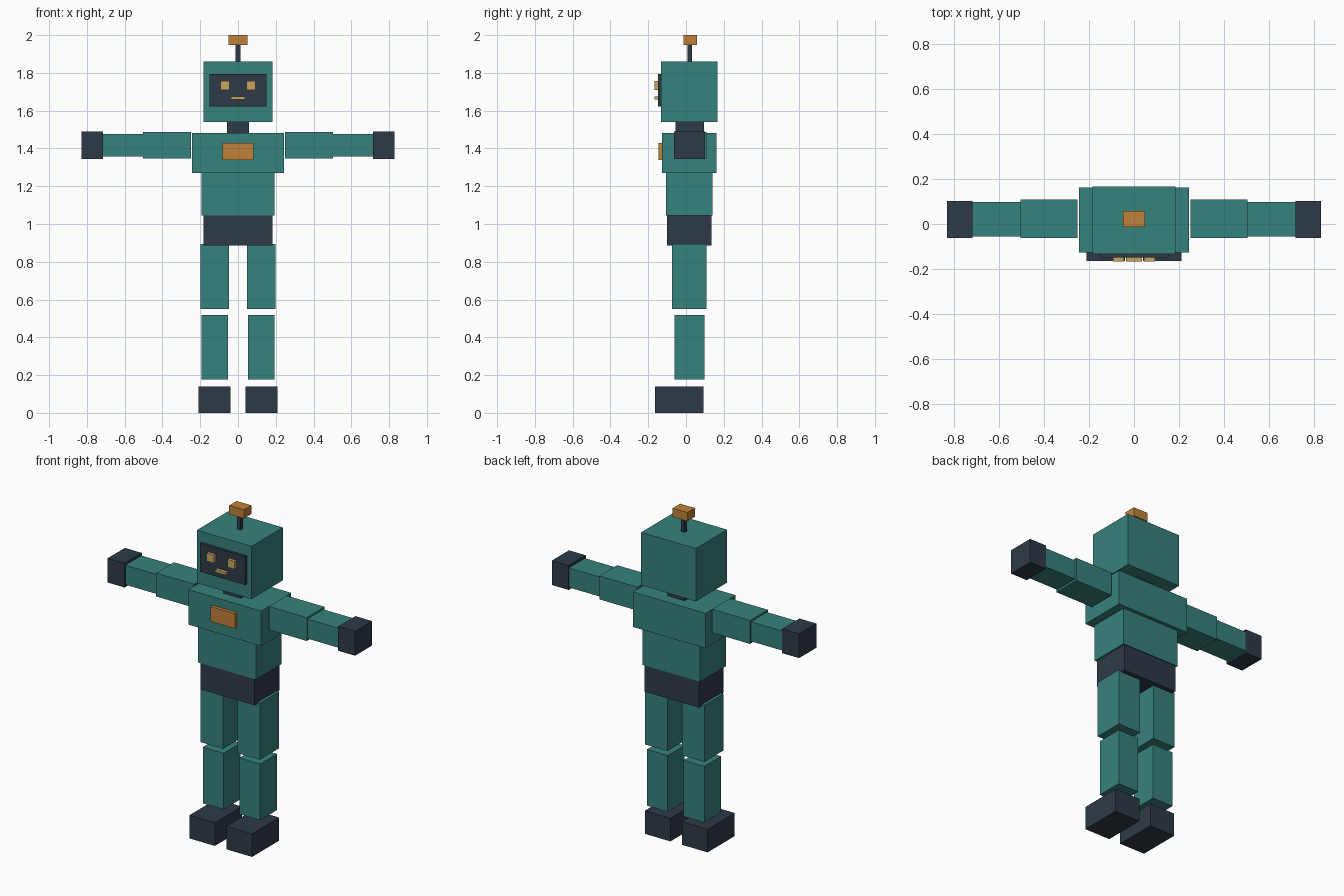
import bpy

default_cube = bpy.data.objects.get("Cube")
if default_cube:
    bpy.data.objects.remove(default_cube, do_unlink=True)


def make_material(name, rgb):
    mat = bpy.data.materials.new(name)
    mat.use_nodes = True
    mat.diffuse_color = (*rgb, 1)
    mat.node_tree.nodes["Principled BSDF"].inputs["Base Color"].default_value = (*rgb, 1)
    return mat


teal = make_material("teal", (0.037, 0.223, 0.2))
navy = make_material("dark_navy", (0.026, 0.042, 0.061))
orange = make_material("orange", (0.53, 0.22, 0.042))
sand = make_material("sand_yellow", (0.58, 0.376, 0.115))


def box(name, x, y, z, mat):
    """Flat-sided block spanning the given (low, high) ranges."""
    spans = (x, y, z)
    bpy.ops.mesh.primitive_cube_add(size=1, location=[(a + b) / 2 for a, b in spans])
    obj = bpy.context.object
    obj.name = name
    obj.scale = [b - a for a, b in spans]
    bpy.ops.object.transform_apply(location=False, rotation=False, scale=True)
    obj.data.materials.append(mat)
    return obj


def centred(name, half_width, y, z, mat):
    return box(name, (-half_width, half_width), y, z, mat)


def pair(name, x, y, z, mat):
    box("left_" + name, x, y, z, mat)
    box("right_" + name, (-x[1], -x[0]), y, z, mat)


# Torso
centred("pelvis", 0.182, (-0.1, 0.136), (0.885, 1.046), navy)
centred("abdomen", 0.193, (-0.105, 0.141), (1.046, 1.27), teal)
centred("chest", 0.243, (-0.126, 0.162), (1.27, 1.482), teal)
centred("chest_plate", 0.083, (-0.146, -0.126), (1.34, 1.43), orange)

# Head and antenna
centred("neck", 0.057, (-0.055, 0.094), (1.482, 1.54), navy)
centred("head", 0.183, (-0.132, 0.167), (1.54, 1.86), teal)
centred("antenna_rod", 0.013, (0.007, 0.031), (1.86, 1.947), navy)
centred("antenna_tip", 0.049, (-0.014, 0.057), (1.947, 2.0), orange)

# Face
centred("face_panel", 0.152, (-0.148, -0.132), (1.623, 1.795), navy)
pair("eye", (0.045, 0.093), (-0.167, -0.148), (1.71, 1.758), sand)
centred("mouth", 0.036, (-0.167, -0.148), (1.658, 1.675), sand)

# Arms
pair("upper_arm", (0.25, 0.504), (-0.062, 0.108), (1.346, 1.488), teal)
pair("forearm", (0.504, 0.715), (-0.055, 0.098), (1.358, 1.476), teal)
pair("hand", (0.715, 0.828), (-0.063, 0.101), (1.344, 1.491), navy)

# Legs
pair("thigh", (0.048, 0.199), (-0.073, 0.108), (0.55, 0.893), teal)
pair("shin", (0.053, 0.192), (-0.062, 0.099), (0.178, 0.518), teal)
pair("foot", (0.039, 0.21), (-0.165, 0.093), (0.0, 0.14), navy)
